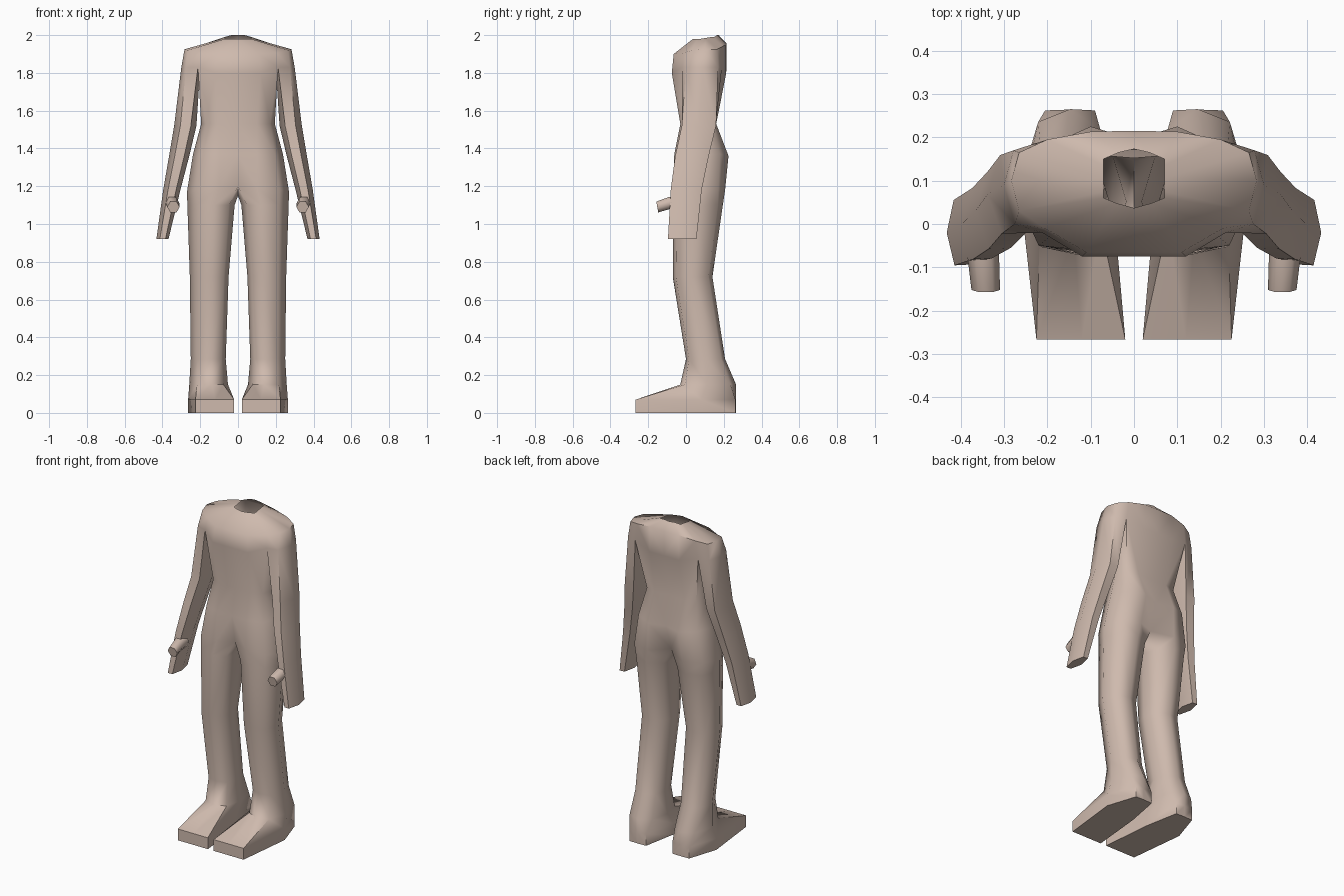
import bpy, bmesh, math

if "Cube" in bpy.data.objects:
    bpy.data.objects.remove(bpy.data.objects["Cube"])

skin = bpy.data.materials.new("warm beige")
skin.diffuse_color = (0.62, 0.49, 0.42, 1)
skin.use_nodes = True
skin.node_tree.nodes["Principled BSDF"].inputs["Base Color"].default_value = skin.diffuse_color


def ring(bm, points):
    return [bm.verts.new(p) for p in points]


def shaped(bm, shape, x0, x1, y0, y1, z):
    """Scale a unit cross-section into a box at height z."""
    return ring(bm, [(x0 + u * (x1 - x0), y0 + v * (y1 - y0), z) for u, v in shape])


def bridge(bm, a, b, closed):
    n = len(a)
    for i in range(n if closed else n - 1):
        j = (i + 1) % n
        quad = []
        for v in (a[i], a[j], b[j], b[i]):
            if v not in quad:
                quad.append(v)
        if len(quad) > 2:
            bm.faces.new(quad)


def finish(bm, name):
    bmesh.ops.remove_doubles(bm, verts=bm.verts, dist=0.0005)
    bmesh.ops.recalc_face_normals(bm, faces=bm.faces)
    mesh = bpy.data.meshes.new(name)
    bm.to_mesh(mesh)
    bm.free()
    mesh.materials.append(skin)
    ob = bpy.data.objects.new(name, mesh)
    bpy.context.collection.objects.link(ob)
    mirror = ob.modifiers.new("mirror", 'MIRROR')
    mirror.use_clip = True
    mirror.merge_threshold = 0.001
    bpy.ops.object.select_all(action='DESELECT')
    ob.select_set(True)
    bpy.context.view_layer.objects.active = ob
    bpy.ops.object.modifier_apply(modifier="mirror")
    bpy.ops.object.shade_smooth_by_angle(angle=math.radians(62))


bm = bmesh.new()

# Shoulders: half rings from front centre to back centre, open at the neck
neck = ring(bm, [(0, .037, 1.98), (.04, .048, 1.98), (.07, .06, 1.98), (.07, .075, 1.98),
                 (.07, .105, 1.985), (.07, .135, 1.99), (.07, .15, 1.99), (.035, .165, 2), (0, .173, 2)])
shoulder = ring(bm, [(0, -.065, 1.9), (.11, -.065, 1.9), (.205, -.01, 1.905), (.265, .03, 1.92),
                     (.283, .1, 1.925), (.265, .165, 1.925), (.2, .195, 1.94), (.1, .213, 1.955), (0, .215, 1.955)])
split = ring(bm, [(0, -.075, 1.8), (.12, -.075, 1.8), (.212, -.02, 1.83), (.275, .0, 1.83),
                  (.3, .09, 1.83), (.278, .17, 1.83), (.215, .19, 1.83), (.1, .213, 1.8), (0, .213, 1.8)])
armpit = bm.verts.new((.2, .085, 1.82))
bridge(bm, neck, shoulder, False)
bridge(bm, shoulder, split, False)

# Torso
chest = split[:3] + [armpit] + split[6:]
waist = ring(bm, [(0, -.03, 1.53), (.1, -.03, 1.53), (.17, 0, 1.53), (.195, .07, 1.53),
                  (.17, .14, 1.53), (.1, .16, 1.53), (0, .152, 1.53)])
hip = ring(bm, [(0, -.058, 1.37), (.1, -.062, 1.37), (.195, -.03, 1.37), (.238, .08, 1.37),
                (.2, .18, 1.37), (.1, .225, 1.36), (0, .195, 1.36)])
groin = ring(bm, [(0, -.03, 1.2), (.1, -.068, 1.19), (.22, -.05, 1.18), (.27, .06, 1.17),
                  (.235, .17, 1.18), (.12, .207, 1.18), (0, .145, 1.2)])
for a, b in ((chest, waist), (waist, hip), (hip, groin)):
    bridge(bm, a, b, False)

# Leg and foot
leg_shape = [(.12, .1), (.42, 0), (.8, .08), (1, .48), (.82, .9), (.46, 1), (.12, .84), (0, .46)]
last = groin + [bm.verts.new((0, .06, 1.15))]
for row in ((.018, .268, -.07, .195, 1.1), (.05, .255, -.07, .14, .72),
            (.065, .25, 0, .207, .285), (.053, .258, -.03, .265, .15)):
    cur = shaped(bm, leg_shape, *row)
    bridge(bm, last, cur, True)
    last = cur
sole = [(.02, -.267), (.12, -.267), (.225, -.267), (.264, .08),
        (.205, .262), (.15, .264), (.09, .262), (.05, .05)]
for z in (.07, 0):
    cur = ring(bm, [(x, y, z) for x, y in sole])
    bridge(bm, last, cur, True)
    last = cur
bm.faces.new(last)

# Arm and hand
arm_shape = [(.25, .05), (.72, .04), (1, .5), (.75, .96), (.25, .95), (0, .5)]
last = split[2:7] + [armpit]
for row in ((.22, .338, -.03, .167, 1.52), (.258, .365, -.065, .128, 1.36),
            (.305, .396, -.088, .09, 1.18), (.368, .432, -.102, .062, .92)):
    cur = shaped(bm, arm_shape, *row)
    bridge(bm, last, cur, True)
    last = cur
bm.faces.new(last)
finish(bm, "body")

# Thumbs: short six-sided stubs pointing forward
bm = bmesh.new()
last = None
for cx, y, cz, r in ((.352, -.03, 1.115, .038), (.347, -.085, 1.112, .036), (.342, -.152, 1.09, .033)):
    cur = ring(bm, [(cx + r * math.cos(k * math.pi / 3), y + .012 * math.sin(k * math.pi / 3) * -.5,
                     cz + r * math.sin(k * math.pi / 3)) for k in range(6)])
    if last:
        bridge(bm, last, cur, True)
    last = cur
bm.faces.new(last)
finish(bm, "thumbs")
